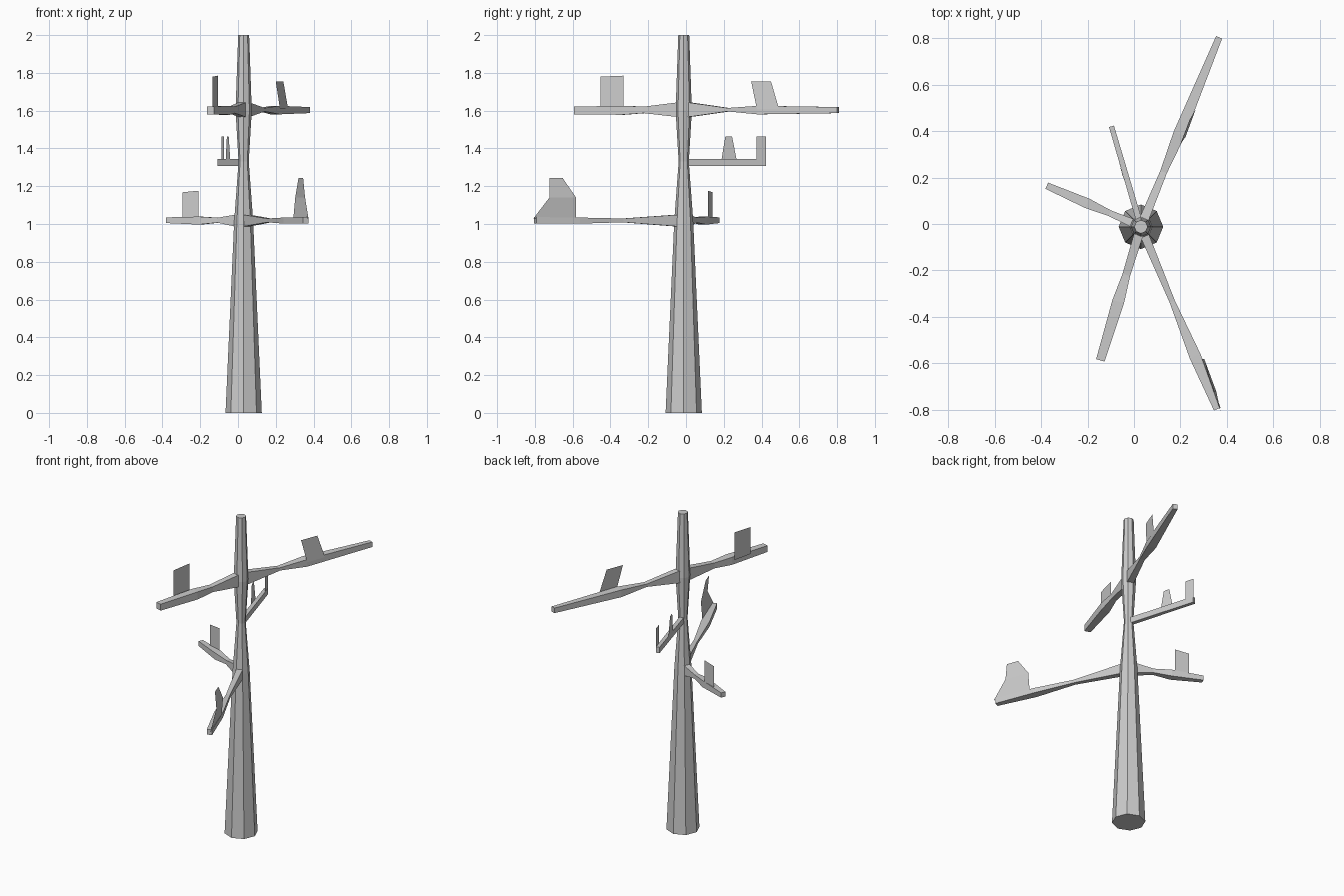
import bpy, bmesh
from math import cos, sin, pi
from mathutils import Vector

CX, CY = 0.03, -0.012


def finish(name, bm):
    bmesh.ops.recalc_face_normals(bm, faces=bm.faces)
    mesh = bpy.data.meshes.new(name)
    bm.to_mesh(mesh)
    bm.free()
    ob = bpy.data.objects.new(name, mesh)
    bpy.context.collection.objects.link(ob)


def loft(name, rings):
    """Skin a list of equal-length point rings and cap both ends."""
    bm = bmesh.new()
    rows = [[bm.verts.new(p) for p in ring] for ring in rings]
    n = len(rows[0])
    for a, b in zip(rows, rows[1:]):
        for i in range(n):
            j = (i + 1) % n
            bm.faces.new((a[i], a[j], b[j], b[i]))
    bm.faces.new(rows[0])
    bm.faces.new(rows[-1])
    finish(name, bm)


def branch(name, tip, stations):
    """Rectangular limb; stations are (fraction of length, z, width, height)."""
    start, end = Vector((CX, CY, 0)), Vector((*tip, 0))
    d = end - start
    side = Vector((-d.y, d.x, 0)).normalized()
    rings = []
    for t, z, w, h in stations:
        c = start + d * t + Vector((0, 0, z))
        rings.append([c + side * (sx * w / 2) + Vector((0, 0, sz * h / 2))
                      for sx, sz in ((-1, -1), (1, -1), (1, 1), (-1, 1))])
    loft(name, rings)


def fin(name, *polys):
    """Thin upright leaf sheet made of flat polygons."""
    bm = bmesh.new()
    for poly in polys:
        bm.faces.new([bm.verts.new(p) for p in poly])
    bmesh.ops.remove_doubles(bm, verts=bm.verts, dist=1e-4)
    finish(name, bm)


# Eight-sided trunk
profile = [(0, 0.096), (1.02, 0.05), (1.33, 0.027), (1.6, 0.043), (2, 0.029)]
loft("trunk", [[(CX + r * cos(k * pi / 4), CY + r * sin(k * pi / 4), z)
                for k in range(8)] for z, r in profile])

# Upper pair of branches
branch("upper_back_branch", (0.367, 0.805),
       [(0, 1.605, 0.04, 0.078), (0.05, 1.605, 0.04, 0.074),
        (0.29, 1.605, 0.03, 0.018), (0.49, 1.603, 0.052, 0.045),
        (1, 1.603, 0.028, 0.032)])
branch("upper_front_branch", (-0.145, -0.588),
       [(0, 1.605, 0.04, 0.078), (0.07, 1.605, 0.04, 0.074),
        (0.36, 1.604, 0.034, 0.034), (0.56, 1.602, 0.052, 0.048),
        (1, 1.601, 0.038, 0.04)])
# Short straight branch
branch("middle_branch", (-0.097, 0.421),
       [(0, 1.326, 0.026, 0.037), (1, 1.326, 0.022, 0.037)])
# Lower pair of branches
branch("lower_left_branch", (-0.376, 0.165),
       [(0, 1.018, 0.04, 0.066), (0.1, 1.018, 0.036, 0.062),
        (0.33, 1.02, 0.026, 0.026), (0.57, 1.018, 0.044, 0.042),
        (1, 1.02, 0.029, 0.03)])
branch("lower_front_branch", (0.359, -0.798),
       [(0, 1.018, 0.04, 0.066), (0.05, 1.018, 0.038, 0.062),
        (0.41, 1.019, 0.024, 0.02), (0.71, 1.018, 0.05, 0.032),
        (1, 1.02, 0.031, 0.033)])

# Leaf fins
fin("upper_back_leaf", [(0.222, 0.375, 1.61), (0.265, 0.492, 1.61),
                        (0.24, 0.45, 1.755), (0.2, 0.345, 1.755)])
fin("upper_front_leaf", [(-0.107, -0.332, 1.61), (-0.134, -0.453, 1.61),
                         (-0.134, -0.453, 1.78), (-0.107, -0.332, 1.785)])
fin("middle_inner_leaf", [(-0.041, 0.188, 1.34), (-0.065, 0.268, 1.34),
                          (-0.059, 0.244, 1.462), (-0.049, 0.208, 1.462)])
fin("middle_outer_leaf", [(-0.073, 0.373, 1.34), (-0.088, 0.424, 1.34),
                          (-0.088, 0.424, 1.462), (-0.073, 0.373, 1.462)])
fin("lower_left_leaf", [(-0.21, 0.116, 1.025), (-0.293, 0.14, 1.025),
                        (-0.293, 0.14, 1.168), (-0.21, 0.116, 1.176)])
inner, outer = (0.303, -0.582, 1.14), (0.355, -0.723, 1.14)
fin("lower_front_leaf",
    [(0.293, -0.582, 1.03), (0.373, -0.807, 1.03), outer, inner],
    [inner, outer, (0.345, -0.723, 1.243), (0.32, -0.653, 1.243)])
